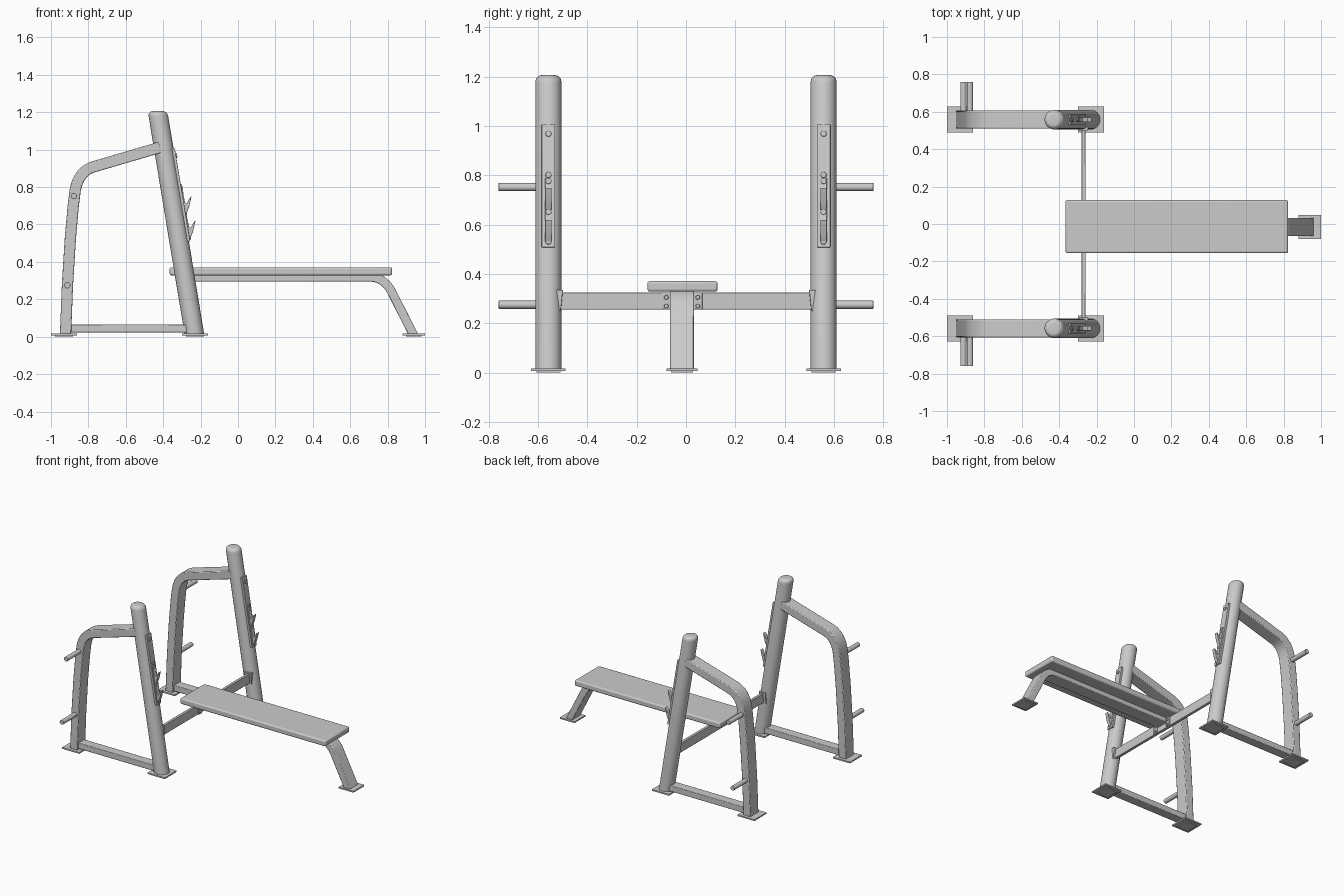
import bpy, bmesh, math
from mathutils import Vector, Matrix

if "Cube" in bpy.data.objects:
    bpy.data.objects.remove(bpy.data.objects["Cube"])

SIDE = 0.558      # rack side offset in y
BENCH = -0.016    # bench centre line in y


def finish(name, bm, bevel=0.0, segments=2):
    bmesh.ops.recalc_face_normals(bm, faces=bm.faces)
    mesh = bpy.data.meshes.new(name)
    bm.to_mesh(mesh)
    bm.free()
    ob = bpy.data.objects.new(name, mesh)
    bpy.context.collection.objects.link(ob)
    if bevel:
        mod = ob.modifiers.new("bevel", "BEVEL")
        mod.width, mod.segments = bevel, segments
        mod.limit_method, mod.angle_limit = "ANGLE", math.radians(45)
    bpy.ops.object.select_all(action="DESELECT")
    ob.select_set(True)
    bpy.context.view_layer.objects.active = ob
    bpy.ops.object.shade_smooth_by_angle(angle=math.radians(35))
    return ob


def box(name, x, y, z, bevel=0.0, segments=2):
    bm = bmesh.new()
    bmesh.ops.create_cube(bm, size=1)
    for v in bm.verts:
        v.co = [(r[0] + r[1]) / 2 + c * (r[1] - r[0]) for r, c in zip((x, y, z), v.co)]
    return finish(name, bm, bevel, segments)


def rod(name, a, b, r, sides=24, bevel=0.0):
    a, b = Vector(a), Vector(b)
    rot = (b - a).to_track_quat("Z", "Y").to_matrix().to_4x4()
    bm = bmesh.new()
    bmesh.ops.create_cone(bm, cap_ends=True, segments=sides, radius1=r, radius2=r,
                          depth=(b - a).length, matrix=Matrix.Translation((a + b) / 2) @ rot)
    return finish(name, bm, bevel)


def loft(name, rings, bevel=0.0):
    bm = bmesh.new()
    rows = [[bm.verts.new(p) for p in ring] for ring in rings]
    n = len(rows[0])
    for lo, hi in zip(rows, rows[1:]):
        for i in range(n):
            bm.faces.new((lo[i], lo[(i + 1) % n], hi[(i + 1) % n], hi[i]))
    bm.faces.new(rows[0])
    bm.faces.new(rows[-1])
    return finish(name, bm, bevel)


def bend(a, c, b, n=10):
    return [tuple((1 - t) ** 2 * a[k] + 2 * t * (1 - t) * c[k] + t * t * b[k] for k in (0, 1))
            for t in (i / n for i in range(n + 1))]


def tube(name, path, y, width, thick, flat_start=False, flat_end=False):
    # rectangular section swept along an x-z path, ends may be cut level with the floor
    pts = [Vector(p) for p in path]
    rings = []
    for i, p in enumerate(pts):
        d = (pts[min(i + 1, len(pts) - 1)] - pts[max(i - 1, 0)]).normalized()
        nrm = Vector((-d.y, d.x)) * thick / 2
        if (flat_start and i == 0) or (flat_end and i == len(pts) - 1):
            nrm = Vector((math.copysign(thick / 2 / abs(d.y), nrm.x), 0))
        rings.append([(p.x + s * nrm.x, y + u * width / 2, p.y + s * nrm.y)
                      for s, u in ((-1, -1), (-1, 1), (1, 1), (1, -1))])
    return loft(name, rings, 0.005)


def prism(name, profile, y, width):
    return loft(name, [[(px, y + s * width / 2, pz) for px, pz in profile] for s in (-1, 1)], 0.002)


def axis_x(z):
    return -0.233 - 0.165 * (z - 0.012)


def front(z, out=0.0):
    return axis_x(z) + 0.0525 + out


def foot(name, x, y, sx, sy):
    box(name + "_plate", (x - sx, x + sx), (y - sy, y + sy), (0.007, 0.017))
    box(name + "_pad", (x - sx * .7, x + sx * .7), (y - sy * .7, y + sy * .7), (0, 0.008))


for s, tag in ((1, "left"), (-1, "right")):
    y = s * SIDE

    # leaning round upright with a rounded cap
    R, N = 0.0525, 40
    levels = [(0.014, R), (1.178, R)]
    levels += [(1.178 + 0.028 * math.sin(a), R - 0.025 * (1 - math.cos(a)))
               for a in (math.pi / 2 * i / 6 for i in range(1, 7))]
    loft(tag + "_upright", [[(axis_x(z) + r * math.cos(2 * math.pi * i / N),
                              y + r * math.sin(2 * math.pi * i / N), z) for i in range(N)]
                            for z, r in levels])

    # bent rear frame and floor rail
    path = [(-0.922, 0.014), (-0.912, 0.275), (-0.896, 0.53), (-0.881, 0.7)]
    path += bend((-0.871, 0.78), (-0.853, 0.885), (-0.77, 0.909)) + [(-0.415, 1.013)]
    tube(tag + "_rear_frame", path, y, 0.096, 0.06, flat_start=True)
    box(tag + "_floor_rail", (-0.91, -0.24), (y - 0.035, y + 0.035), (0.022, 0.066), 0.004)

    # feet
    foot(tag + "_rear_foot", -0.93, y, 0.07, 0.07)
    foot(tag + "_front_foot", -0.23, y, 0.07, 0.07)

    # plate storage pegs
    for k, (px, pz) in enumerate(((-0.877, 0.752), (-0.912, 0.275))):
        rod(f"{tag}_storage_peg_{k}", (px, s * 0.58, pz), (px, s * 0.76, pz), 0.0165, bevel=0.002)

    # hook plate with bolts
    prism(tag + "_hook_plate", [(front(0.508, -0.014), 0.508), (front(0.508, 0.007), 0.508),
                                (front(1.006, 0.007), 1.006), (front(1.006, -0.014), 1.006)], y, 0.054)
    for k, z in enumerate((0.967, 0.80, 0.775, 0.65, 0.53)):
        rod(f"{tag}_hook_bolt_{k}", (front(z), y, z), (front(z, 0.013), y, z + 0.002), 0.012, 16, 0.002)

    # bar hooks
    for k, (z0, z1) in enumerate(((0.66, 0.79), (0.53, 0.66))):
        tip = z0 + 0.09
        prism(f"{tag}_bar_hook_{k}", [(front(z0), z0), (front(z0, 0.012), z0),
                                      (front(z0 + 0.03, 0.03), z0 + 0.03), (front(tip, 0.054), tip),
                                      (front(tip, 0.046), tip - 0.005),
                                      (front(z0 + 0.05, 0.02), z0 + 0.05),
                                      (front(z0 + 0.055, 0.013), z0 + 0.06),
                                      (front(z1, 0.01), z1), (front(z1), z1)], y, 0.026)

    # crossbeam end bracket
    loft(tag + "_beam_bracket", [[(-0.30, s * a, z), (-0.245, s * a, z),
                                  (-0.245, s * 0.525, z), (-0.30, s * 0.525, z)]
                                 for z, a in ((0.25, 0.508), (0.335, 0.499))], 0.002)

    # bolted bracket joining bench to crossbeam
    c = BENCH + s * 0.064
    box(tag + "_bench_bracket", (-0.262, -0.252), (c - 0.018, c + 0.018), (0.256, 0.325), 0.002)
    for k, z in enumerate((0.27, 0.305)):
        rod(f"{tag}_bench_bolt_{k}", (-0.255, c, z), (-0.243, c, z), 0.009, 16, 0.002)

# crossbeam
box("crossbeam", (-0.28, -0.259), (-0.52, 0.52), (0.256, 0.325), 0.003)

# bench pad
box("bench_pad", (-0.366, 0.824), (BENCH - 0.14, BENCH + 0.144), (0.328, 0.371), 0.01, 3)

# bench spine bending down into the leg
leg = [(-0.265, 0.319)] + bend((0.70, 0.319), (0.78, 0.319), (0.82, 0.243)) + [(0.936, 0.014)]
tube("bench_spine_and_leg", leg, BENCH, 0.097, 0.048, flat_end=True)
foot("bench_foot", 0.94, BENCH, 0.06, 0.063)
